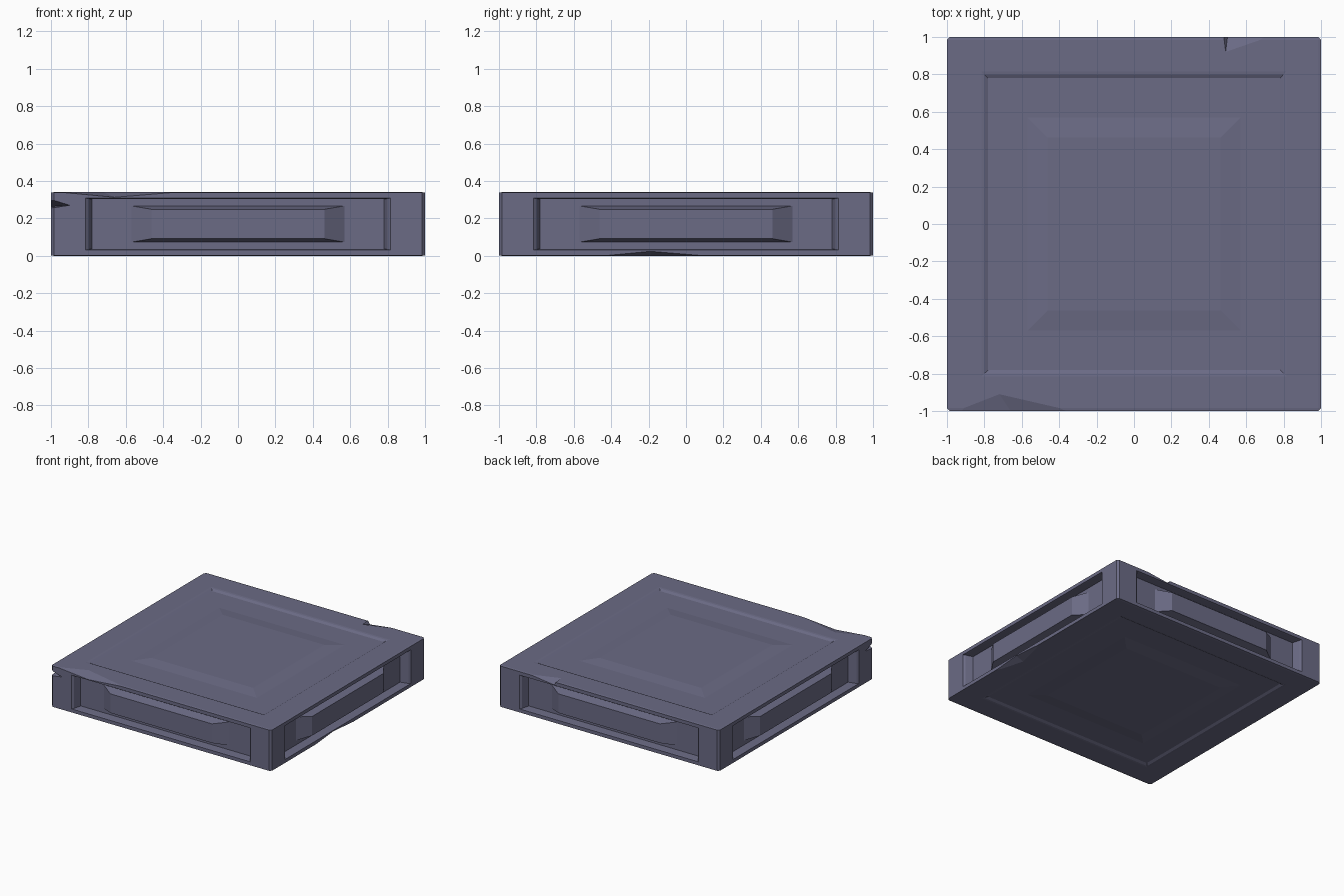
import bpy, bmesh
from mathutils import Vector, Matrix

if "Cube" in bpy.data.objects:
    bpy.data.objects.remove(bpy.data.objects["Cube"])

HALF_H = 0.17  # half of the slab thickness
# everything is shaped as a 2-unit cube, then flattened onto z = 0
FLATTEN = Matrix.Translation((0, 0, HALF_H)) @ Matrix.Diagonal((1, 1, HALF_H, 1))

stone = bpy.data.materials.new("slate_grey")
stone.diffuse_color = (0.147, 0.147, 0.235, 1)
stone.use_nodes = True
stone.node_tree.nodes["Principled BSDF"].inputs["Base Color"].default_value = stone.diffuse_color


def add_object(name, bm):
    bmesh.ops.transform(bm, matrix=FLATTEN, verts=bm.verts)
    bmesh.ops.recalc_face_normals(bm, faces=bm.faces)
    mesh = bpy.data.meshes.new(name)
    bm.to_mesh(mesh)
    bm.free()
    mesh.materials.append(stone)
    obj = bpy.data.objects.new(name, mesh)
    bpy.context.collection.objects.link(obj)
    return obj


# slab with chamfered edges
bm = bmesh.new()
bmesh.ops.create_cube(bm, size=2)
bmesh.ops.bevel(bm, geom=bm.edges[:], offset=0.016, segments=1, affect='EDGES')
bm.normal_update()
panels = sorted(bm.faces, key=lambda f: -f.calc_area())[:6]

# sunken panel with a raised, sloped block on each of the six sides
for thickness, depth in ((0.169, 0), (0.015, -0.012), (0.02, -0.06),
                         (0.21, 0), (0.108, 0.07)):
    bmesh.ops.inset_individual(bm, faces=panels, thickness=thickness,
                               depth=depth, use_even_offset=True)
    bm.normal_update()
slab = add_object("slab", bm)

# chips broken out of edges: two ends on the edge, one point on each side
chips = [
    ((-0.95, -1, 1), (-0.33, -1, 1), (-0.72, -0.91, 1), (-0.66, -1, 0.84)),
    ((-1, -1, 0.77), (-1, -1, 0.50), (-0.9, -1, 0.59), (-1, -0.9, 0.55)),
    ((0.48, 1, 1), (0.72, 1, 1), (0.49, 0.92, 1), (0.50, 1, 0.84)),
    ((1, -0.44, -1), (1, 0.10, -1), (0.93, -0.19, -1), (1, -0.19, -0.86)),
]
cutters = []
for i, pts in enumerate(chips):
    a, b, c, d = map(Vector, pts)
    mid = (a + b) / 2
    axis = (b - a).normalized()
    inward = (c - mid) + (d - mid)
    inward -= axis * inward.dot(axis)
    bm = bmesh.new()
    for p in (a, b, c, d, mid - inward):
        bm.verts.new(p)
    bmesh.ops.convex_hull(bm, input=bm.verts[:])
    cutter = add_object(f"chip_cutter_{i}", bm)
    cutter.hide_render = True
    cutters.append(cutter)
    mod = slab.modifiers.new("chip", 'BOOLEAN')
    mod.operation = 'DIFFERENCE'
    mod.solver = 'EXACT'
    mod.object = cutter

# bake the chips into the slab and drop the cutters
bpy.context.view_layer.update()
graph = bpy.context.evaluated_depsgraph_get()
baked = bpy.data.meshes.new_from_object(slab.evaluated_get(graph))
slab.modifiers.clear()
slab.data = baked
for cutter in cutters:
    bpy.data.objects.remove(cutter)
